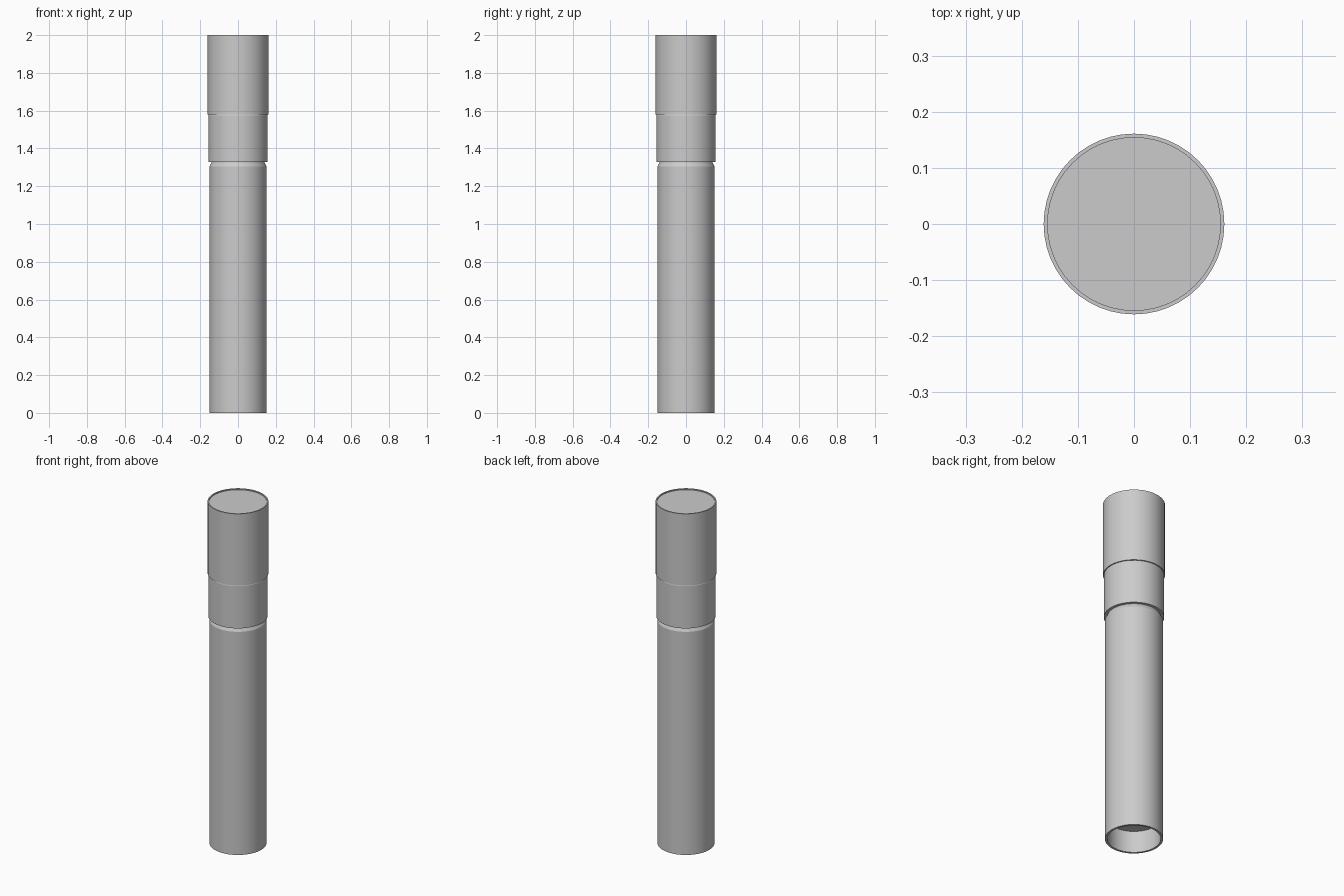
import bpy
import bmesh
import math

cube = bpy.data.objects.get("Cube")
if cube:
    bpy.data.objects.remove(cube, do_unlink=True)

SEGMENTS = 48

grey = bpy.data.materials.new("plain grey")
grey.use_nodes = True
GREY = (0.6, 0.6, 0.6, 1)
grey.diffuse_color = GREY
grey.node_tree.nodes["Principled BSDF"].inputs["Base Color"].default_value = GREY


def lathe(name, profile):
    """Revolve (radius, height) points about z and close both ends."""
    bm = bmesh.new()
    rings = []
    for r, z in profile:
        ring = []
        for i in range(SEGMENTS):
            a = math.tau * i / SEGMENTS
            ring.append(bm.verts.new((r * math.cos(a), r * math.sin(a), z)))
        rings.append(ring)
    for low, high in zip(rings, rings[1:]):
        for i in range(SEGMENTS):
            j = (i + 1) % SEGMENTS
            bm.faces.new((low[i], low[j], high[j], high[i]))
    bm.faces.new(rings[0][::-1])
    bm.faces.new(rings[-1])
    bmesh.ops.recalc_face_normals(bm, faces=bm.faces)
    mesh = bpy.data.meshes.new(name)
    bm.to_mesh(mesh)
    bm.free()
    mesh.materials.append(grey)
    obj = bpy.data.objects.new(name, mesh)
    bpy.context.collection.objects.link(obj)
    bpy.ops.object.select_all(action="DESELECT")
    obj.select_set(True)
    bpy.context.view_layer.objects.active = obj
    bpy.ops.object.shade_smooth_by_angle(angle=math.radians(20))
    return obj


# Long body with a hollow foot and a chamfered shoulder leading to a neck
lathe("body", [(0.139, 0.125), (0.139, 0), (0.151, 0), (0.151, 1.305),
               (0.141, 1.325), (0.141, 1.34)])

# Collar between body and cap
lathe("collar", [(0.157, 1.328), (0.157, 1.575), (0.153, 1.585)])

# Cap with a thin rim around a slightly sunken top
lathe("cap", [(0.161, 1.58), (0.161, 2), (0.154, 2), (0.154, 1.994)])
